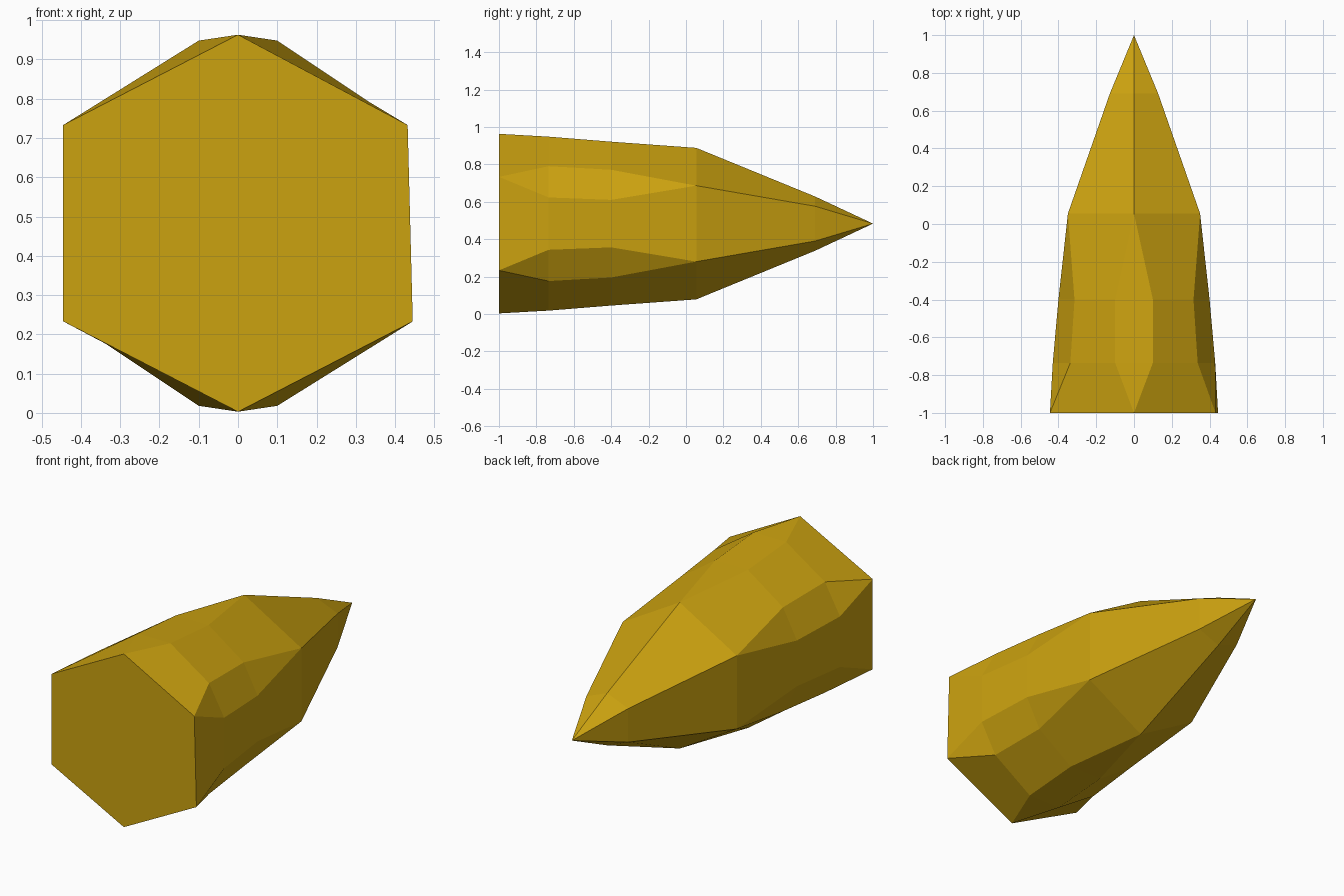
import bpy, bmesh

if "Cube" in bpy.data.objects:
    bpy.data.objects.remove(bpy.data.objects["Cube"])

CZ = 0.483  # height of the crystal axis

mat = bpy.data.materials.new("gold crystal")
mat.diffuse_color = (0.60, 0.36, 0.005, 1)
mat.use_nodes = True
mat.node_tree.nodes["Principled BSDF"].inputs["Base Color"].default_value = mat.diffuse_color

bm = bmesh.new()


def ring(y, quarter):
    """Mirror points (x, height above axis), listed top to side, into a 12-point ring."""
    right = quarter + [(x, -h) for x, h in reversed(quarter)]
    pts = right + [(-x, h) for x, h in reversed(right)]
    return [bm.verts.new((x, y, CZ + h)) for x, h in pts]


# Cross-sections: plain hexagons have doubled corners, the middle has chamfered ones
rings = [
    ring(-1.0, [(0, 0.48), (0.445, 0.25), (0.445, 0.25)]),
    ring(-0.735, [(0.10, 0.465), (0.337, 0.307), (0.43, 0.14)]),
    ring(-0.40, [(0.10, 0.438), (0.315, 0.288), (0.40, 0.127)]),
    ring(0.055, [(0, 0.405), (0.35, 0.203), (0.35, 0.203)]),
    ring(0.69, [(0, 0.145), (0.128, 0.093), (0.128, 0.093)]),
]

# Slightly chipped upper right corner of the base
for i in (1, 2):
    rings[0][i].co.x = 0.432

# Side walls, pointed tip and flat base
for a, b in zip(rings, rings[1:]):
    for i in range(12):
        j = (i + 1) % 12
        bm.faces.new((a[i], a[j], b[j], b[i]))
tip = bm.verts.new((0, 1, CZ))
for i in range(12):
    bm.faces.new((rings[-1][i], rings[-1][(i + 1) % 12], tip))
bm.faces.new(rings[0])

# Merge doubled corners and clean up
bmesh.ops.remove_doubles(bm, verts=bm.verts, dist=0.0005)
bmesh.ops.dissolve_degenerate(bm, edges=bm.edges, dist=0.0001)
bmesh.ops.recalc_face_normals(bm, faces=bm.faces)

mesh = bpy.data.meshes.new("crystal")
bm.to_mesh(mesh)
bm.free()
mesh.materials.append(mat)
obj = bpy.data.objects.new("crystal", mesh)
bpy.context.collection.objects.link(obj)
